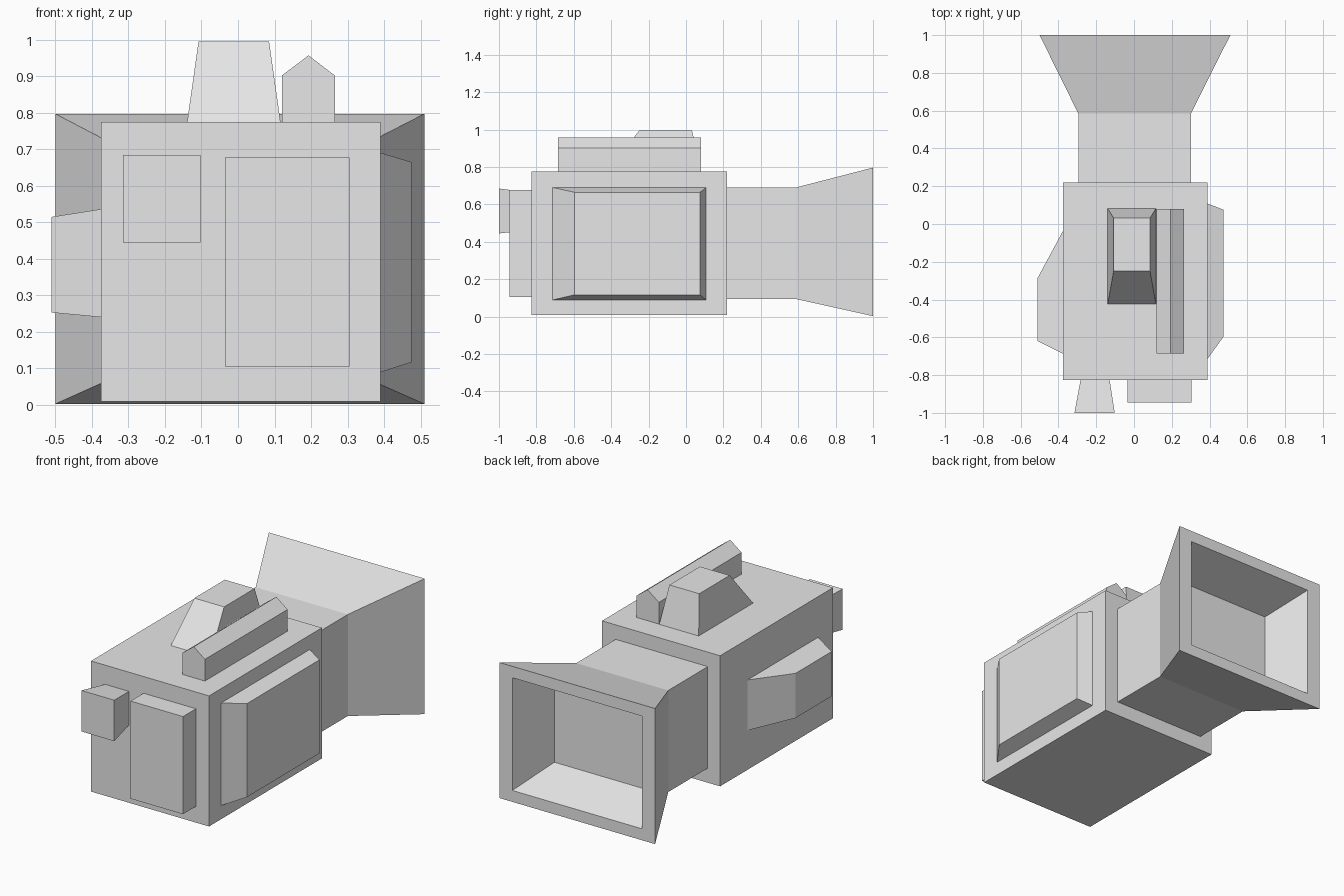
import bpy
import bmesh

cube = bpy.data.objects.get("Cube")
if cube:
    bpy.data.objects.remove(cube, do_unlink=True)

grey = bpy.data.materials.new("plain_grey")
grey.use_nodes = True
colour = (0.8, 0.8, 0.8, 1)
grey.diffuse_color = colour
grey.node_tree.nodes["Principled BSDF"].inputs["Base Color"].default_value = colour


def loft(name, axis, sections):
    """Skin closed cross-sections along an axis; each is (position, outline)."""
    bm = bmesh.new()
    rings = []
    for pos, outline in sections:
        ring = []
        for a, b in outline:
            co = [a, b]
            co.insert(axis, pos)
            ring.append(bm.verts.new(co))
        rings.append(ring)
    for low, high in zip(rings, rings[1:]):
        n = len(low)
        for i in range(n):
            j = (i + 1) % n
            bm.faces.new((low[i], low[j], high[j], high[i]))
    bm.faces.new(rings[0])
    bm.faces.new(rings[-1])
    bmesh.ops.recalc_face_normals(bm, faces=bm.faces)
    mesh = bpy.data.meshes.new(name)
    bm.to_mesh(mesh)
    bm.free()
    mesh.materials.append(grey)
    obj = bpy.data.objects.new(name, mesh)
    bpy.context.collection.objects.link(obj)
    return obj


def rect(a0, a1, b0, b1):
    return [(a0, b0), (a1, b0), (a1, b1), (a0, b1)]


X, Y, Z = range(3)

# Main housing
body = rect(-0.375, 0.39, 0.01, 0.775)
loft("main_body", Y, [(-0.825, body), (0.22, body)])

# Rear neck flaring into a hollow funnel
neck = rect(-0.295, 0.302, 0.095, 0.69)
loft("rear_funnel", Y, [
    (0.21, neck),
    (0.585, neck),
    (1.0, rect(-0.5, 0.51, 0.003, 0.797)),
    (1.0, rect(-0.415, 0.425, 0.07, 0.73)),
    (0.74, rect(-0.325, 0.335, 0.16, 0.64)),
])

# Front plate and small flared front block
plate = rect(-0.035, 0.305, 0.105, 0.677)
loft("front_plate", Y, [(-0.945, plate), (-0.82, plate)])
loft("front_block", Y, [
    (-1.0, rect(-0.315, -0.102, 0.445, 0.685)),
    (-0.82, rect(-0.282, -0.13, 0.465, 0.662)),
])

# Bevelled side panels
loft("left_panel", X, [
    (0.385, rect(-0.72, 0.11, 0.088, 0.692)),
    (0.475, rect(-0.595, 0.075, 0.117, 0.665)),
])
loft("right_pod", X, [
    (-0.37, rect(-0.69, -0.025, 0.24, 0.537)),
    (-0.51, rect(-0.62, -0.285, 0.253, 0.515)),
])

# Tapered hump and gabled rail on the top
loft("top_hump", Z, [
    (0.77, rect(-0.14, 0.117, -0.427, 0.083)),
    (0.995, rect(-0.108, 0.085, -0.25, 0.032)),
])
gable = [(0.12, 0.77), (0.265, 0.77), (0.265, 0.902), (0.193, 0.957), (0.12, 0.902)]
loft("top_rail", Y, [(-0.685, gable), (0.08, gable)])
